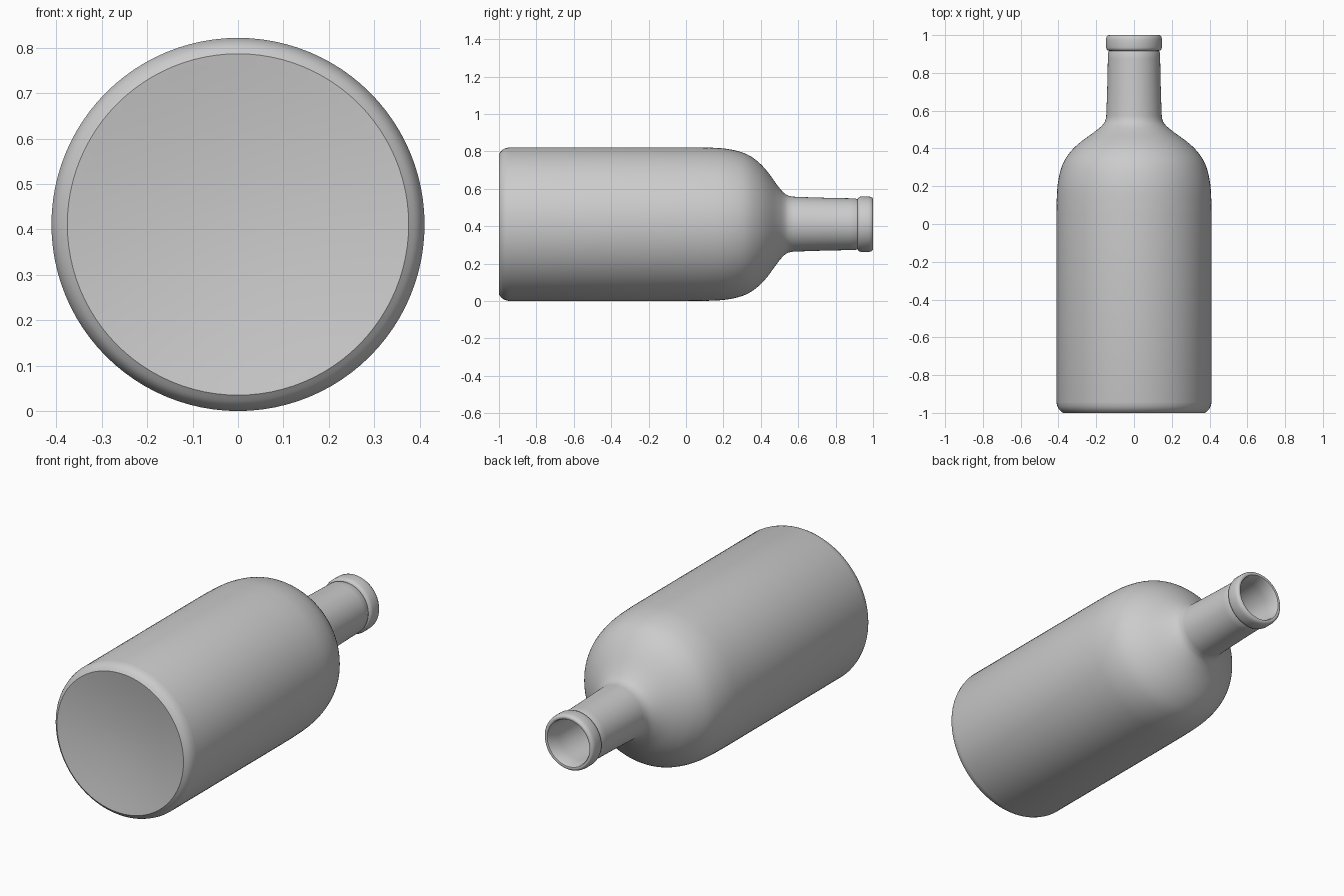
import bpy, bmesh, math
from mathutils import Vector

if "Cube" in bpy.data.objects:
    bpy.data.objects.remove(bpy.data.objects["Cube"])

R = 0.411      # body radius, also height of the bottle axis
SEG = 96


def smooth_path(pts, steps=5):
    """Catmull-Rom curve through (y, radius) points."""
    p = [Vector(q) for q in pts]
    p = [2 * p[0] - p[1]] + p + [2 * p[-1] - p[-2]]
    out = []
    for a, b, c, d in zip(p, p[1:], p[2:], p[3:]):
        for i in range(steps):
            t = i / steps
            out.append(0.5 * (2 * b + (c - a) * t + (2 * a - 5 * b + 4 * c - d) * t ** 2
                              + (3 * b - a - 3 * c + d) * t ** 3))
    return [tuple(v) for v in out] + [tuple(pts[-1])]


def lathe(name, profile):
    """Revolve a (y, radius) profile around the horizontal bottle axis."""
    bm = bmesh.new()
    verts = [bm.verts.new((r, y, R)) for y, r in profile]
    edges = [bm.edges.new(e) for e in zip(verts, verts[1:])]
    bmesh.ops.spin(bm, geom=verts + edges, cent=(0, 0, R), axis=(0, 1, 0),
                   angle=2 * math.pi, steps=SEG, use_duplicate=False)
    bmesh.ops.remove_doubles(bm, verts=bm.verts, dist=1e-5)
    bmesh.ops.recalc_face_normals(bm, faces=bm.faces)
    mesh = bpy.data.meshes.new(name)
    bm.to_mesh(mesh)
    bm.free()
    ob = bpy.data.objects.new(name, mesh)
    bpy.context.collection.objects.link(ob)
    bpy.ops.object.select_all(action='DESELECT')
    ob.select_set(True)
    bpy.context.view_layer.objects.active = ob
    bpy.ops.object.shade_smooth_by_angle(angle=math.radians(35))
    return ob


# shallow punt in the base and rounded heel
base = [(-0.965, 0), (-0.968, 0.1), (-0.976, 0.2), (-0.988, 0.3), (-0.996, 0.35)]
heel = smooth_path([(-1, 0.376), (-0.985, 0.394), (-0.967, 0.405), (-0.945, R)], 3)

# straight body, round shoulder, flare into the neck
shoulder = smooth_path([(0.0, R), (0.1, 0.41), (0.2, 0.405), (0.28, 0.39), (0.34, 0.366),
                        (0.395, 0.325), (0.44, 0.275), (0.49, 0.206), (0.525, 0.166),
                        (0.555, 0.150), (0.6, 0.146), (0.75, 0.141), (0.905, 0.138)])

# rolled lip
lip = [(0.917, 0.133), (0.919, 0.139), (0.925, 0.145), (0.935, 0.148), (0.975, 0.148),
       (0.990, 0.146), (0.998, 0.140), (1.0, 0.134), (0.998, 0.126), (0.99, 0.121)]

# inner wall back down to the base
inside = [(0.92, 0.118), (0.75, 0.119), (0.6, 0.122)] + smooth_path(
    [(0.55, 0.127), (0.515, 0.145), (0.48, 0.184), (0.43, 0.254), (0.38, 0.307),
     (0.33, 0.344), (0.27, 0.367), (0.2, 0.381), (0.0, 0.388)], 3) + [
    (-0.92, 0.388), (-0.945, 0.37), (-0.95, 0.34), (-0.94, 0.2), (-0.935, 0)]

lathe("bottle", base + heel + shoulder + lip + inside)
